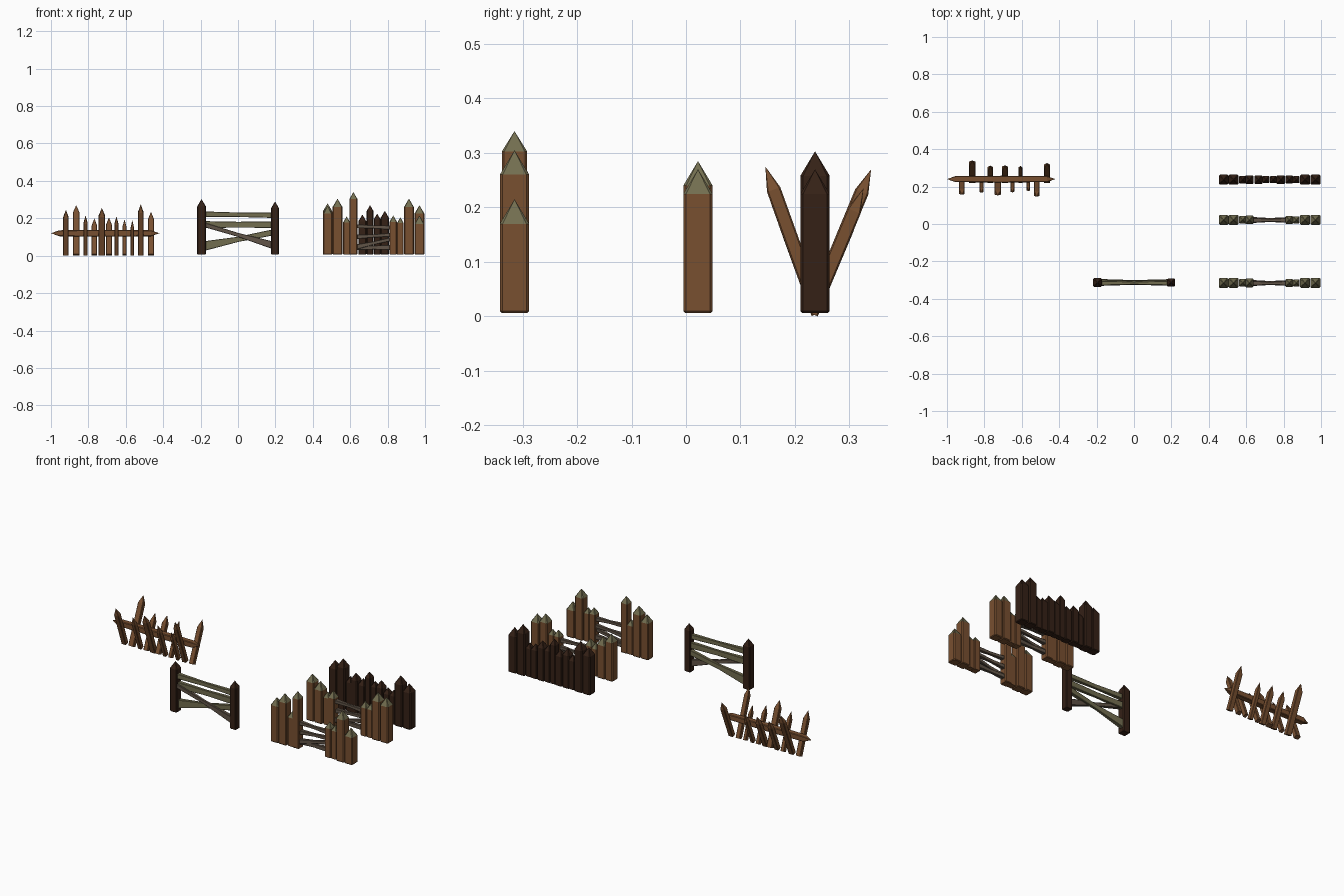
import bpy, bmesh
from mathutils import Vector, Matrix

if "Cube" in bpy.data.objects:
    bpy.data.objects.remove(bpy.data.objects["Cube"])


def material(name, rgb):
    m = bpy.data.materials.new(name)
    m.diffuse_color = (*rgb, 1)
    m.use_nodes = True
    m.node_tree.nodes["Principled BSDF"].inputs["Base Color"].default_value = m.diffuse_color
    return m


BROWN = material("brown_wood", (0.19, 0.08, 0.03))
DARK = material("dark_wood", (0.035, 0.015, 0.008))
MOSS = material("mossy_wood", (0.17, 0.155, 0.08))
GREY = material("grey_wood", (0.12, 0.09, 0.065))


def loft(bm, p, q, sections, hint, mats):
    """Chamfered-square timber from p to q; sections are (distance, half width, half depth, material)."""
    p, q = Vector(p), Vector(q)
    z = (q - p).normalized()
    y = z.cross(Vector(hint)).normalized()
    x = y.cross(z)
    rings = []
    for t, w, d, _ in sections:
        c = min(w, d) * 0.2
        pts = [(w, -d + c), (w, d - c), (w - c, d), (-w + c, d),
               (-w, d - c), (-w, -d + c), (-w + c, -d), (w - c, -d)]
        if w == 0:
            pts = [(0, 0)]
        rings.append([bm.verts.new(p + z * t + x * a + y * b) for a, b in pts])
    for r, s, sec in zip(rings, rings[1:], sections):
        for i in range(8):
            j = (i + 1) % 8
            if len(r) == 1:
                f = (r[0], s[j], s[i])
            elif len(s) == 1:
                f = (r[i], r[j], s[0])
            else:
                f = (r[i], r[j], s[j], s[i])
            bm.faces.new(f).material_index = mats.index(sec[3])
    for r in (rings[0], rings[-1]):
        if len(r) > 1:
            bm.faces.new(r)


def timber(name, parts, mats):
    bm = bmesh.new()
    for p, q, sections, hint in parts:
        loft(bm, p, q, sections, hint, mats)
    bmesh.ops.recalc_face_normals(bm, faces=bm.faces)
    me = bpy.data.meshes.new(name)
    bm.to_mesh(me)
    bm.free()
    for m in mats:
        me.materials.append(m)
    ob = bpy.data.objects.new(name, me)
    bpy.context.collection.objects.link(ob)
    return ob


def post(x, y, w, h, body, tip, depth=None):
    """Upright pointed post."""
    a, b = w / 2, (depth or w) / 2
    z0 = 0.006
    length, cap = h - z0, 0.85 * w
    secs = [(0, a * 0.88, b * 0.88, body), (0.004, a, b, body),
            (length - cap, a, b, tip), (length, 0, 0, tip)]
    return (x, y, z0), (x, y, h), secs, (1, 0, 0)


def rail(x0, z0, x1, z1, y, h0, h1, mat):
    """Plank that narrows toward its middle."""
    p, q = Vector((x0, y, z0)), Vector((x1, y, z1))
    n = (q - p).length
    secs = [(0, 0.013, h0, mat), (n * 0.5, 0.007, min(h0, h1) * 0.85, mat), (n, 0.012, h1, mat)]
    return p, q, secs, (0, 1, 0)


# spiked barricade: pointed beam and stakes leaning both ways (x, tip height, width, side)
beam = [(0, 0, 0, BROWN), (0.045, 0.016, 0.016, BROWN), (0.29, 0.018, 0.018, BROWN),
        (0.535, 0.016, 0.016, BROWN), (0.58, 0, 0, BROWN)]
timber("barricade_beam", [((-1, 0.24, 0.12), (-0.42, 0.24, 0.12), beam, (0, 1, 0))], [BROWN])
STAKES = [(-0.92, 0.245, 0.030, -1), (-0.865, 0.27, 0.034, 1), (-0.815, 0.215, 0.022, -1),
          (-0.768, 0.20, 0.028, 1), (-0.728, 0.255, 0.034, -1), (-0.69, 0.205, 0.030, 1),
          (-0.65, 0.21, 0.022, -1), (-0.607, 0.195, 0.020, 1), (-0.565, 0.19, 0.018, -1),
          (-0.52, 0.275, 0.028, -1), (-0.465, 0.235, 0.030, 1)]
stakes = []
for x, h, w, side in STAKES:
    base = Vector((x, 0.243 if side < 0 else 0.230, 0.005))
    tip = Vector((x, 0.242 - 0.35 * h if side < 0 else 0.232 + 0.4 * h, h))
    n = (tip - base).length
    a = w / 2
    stakes.append((base, tip, [(0, a, 0.013, BROWN), (n - 0.045, a, 0.013, BROWN), (n, 0, 0, BROWN)], (1, 0, 0)))
timber("barricade_stakes", stakes, [BROWN])

# open fence: two dark posts and crossing rails
timber("fence_posts", [post(-0.195, -0.313, 0.046, 0.303, DARK, DARK),
                       post(0.198, -0.313, 0.042, 0.29, DARK, DARK)], [DARK])
timber("fence_rails", [rail(-0.19, 0.222, 0.19, 0.216, -0.316, 0.015, 0.014, MOSS),
                       rail(-0.19, 0.166, 0.19, 0.166, -0.310, 0.019, 0.018, MOSS),
                       rail(-0.19, 0.050, 0.19, 0.125, -0.307, 0.026, 0.016, MOSS),
                       rail(-0.19, 0.168, 0.19, 0.055, -0.318, 0.012, 0.020, GREY)], [MOSS, GREY])

# palisade walls: shared post positions and widths, different heights, gap where height is 0
XS = [0.479, 0.532, 0.581, 0.617, 0.665, 0.706, 0.744, 0.785, 0.83, 0.868, 0.914, 0.970]
WS = [0.050, 0.053, 0.038, 0.044, 0.043, 0.036, 0.036, 0.044, 0.040, 0.036, 0.053, 0.053]
WALLS = [("front", -0.315, BROWN, MOSS, [.267, .305, .21, .34, 0, 0, 0, 0, .215, .205, .305, .215]),
         ("middle", 0.022, BROWN, MOSS, [.28, .25, .20, .215, 0, 0, 0, 0, .21, .205, .285, .27]),
         ("back", 0.237, DARK, DARK, [.28, .303, .21, .24, .22, .27, .225, .24, .21, .205, .303, .27])]
for name, y, body, tip, heights in WALLS:
    mats = [body] if body is tip else [body, tip]
    timber(name + "_palisade", [post(x, y, w, h, body, tip, min(0.054, w * 1.06))
                                for x, w, h in zip(XS, WS, heights) if h], mats)
    if body is BROWN:
        timber(name + "_gap_rails", [rail(0.625, 0.158, 0.825, 0.150, y - 0.002, 0.010, 0.012, GREY),
                                     rail(0.625, 0.100, 0.825, 0.112, y + 0.003, 0.012, 0.010, GREY),
                                     rail(0.625, 0.045, 0.825, 0.090, y - 0.004, 0.014, 0.010, GREY),
                                     rail(0.625, 0.042, 0.825, 0.045, y + 0.002, 0.012, 0.014, GREY)], [GREY])
